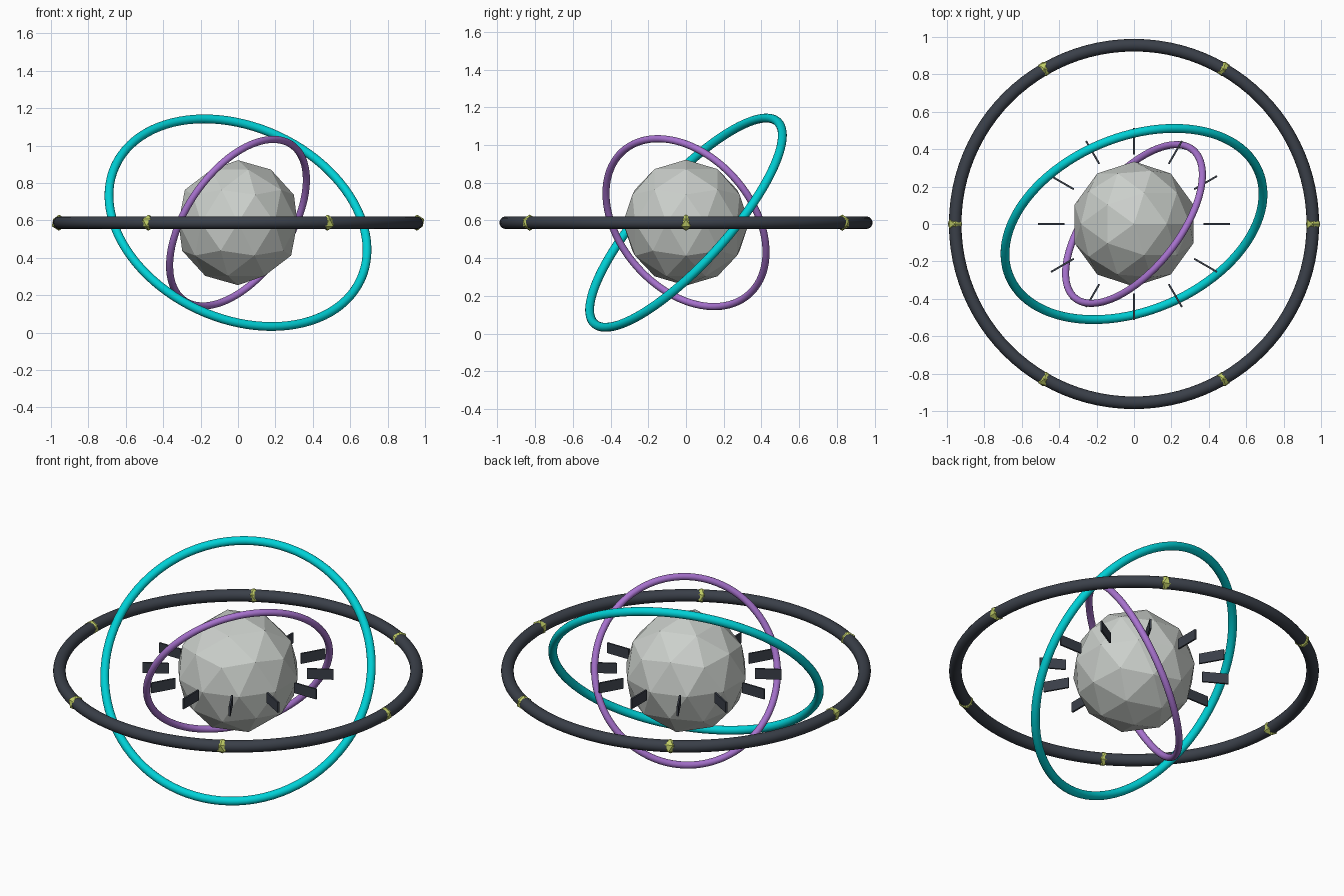
import bpy
from math import radians, cos, sin, pi

if "Cube" in bpy.data.objects:
    bpy.data.objects.remove(bpy.data.objects["Cube"])

CZ = 0.588  # height of the common centre


def material(name, rgb):
    m = bpy.data.materials.new(name)
    m.diffuse_color = (*rgb, 1)
    m.use_nodes = True
    m.node_tree.nodes["Principled BSDF"].inputs["Base Color"].default_value = m.diffuse_color
    return m


STONE = material("pale grey", (0.60, 0.63, 0.60))
DARK = material("charcoal", (0.042, 0.050, 0.066))
CYAN = material("cyan", (0.0, 0.64, 0.68))
PURPLE = material("purple", (0.39, 0.17, 0.62))
LIME = material("olive yellow", (0.52, 0.60, 0.13))


def finish(name, mat, smooth=False):
    ob = bpy.context.object
    ob.name = name
    ob.data.materials.append(mat)
    if smooth:
        bpy.ops.object.shade_smooth()
    return ob


def ring(name, major, minor, tilt, mat):
    bpy.ops.mesh.primitive_torus_add(
        location=(0, 0, CZ), rotation=[radians(a) for a in tilt],
        major_radius=major, minor_radius=minor,
        major_segments=96, minor_segments=16)
    return finish(name, mat, smooth=True)


# Faceted core
bpy.ops.mesh.primitive_ico_sphere_add(subdivisions=2, radius=0.334, location=(0, 0, CZ))
finish("core", STONE)

# Three nested rings
ring("outer_ring", 0.956, 0.0335, (0, 0, 0), DARK)
ring("middle_ring", 0.723, 0.0235, (45, 25, 0), CYAN)
ring("inner_ring", 0.506, 0.019, (-33, -55.5, 0), PURPLE)

# Gems set on the outer ring
for i in range(6):
    a = i * pi / 3
    bpy.ops.mesh.primitive_ico_sphere_add(
        subdivisions=1, radius=0.043,
        location=(0.957 * cos(a), 0.957 * sin(a), CZ))
    finish(f"gem_{i + 1}", LIME)

# Upright radial fins around the core
for i in range(12):
    a = i * pi / 6
    bpy.ops.mesh.primitive_cube_add(
        size=1, location=(0.442 * cos(a), 0.442 * sin(a), CZ), rotation=(0, 0, a))
    fin = finish(f"fin_{i + 1}", DARK)
    fin.scale = (0.142, 0.01, 0.06)
